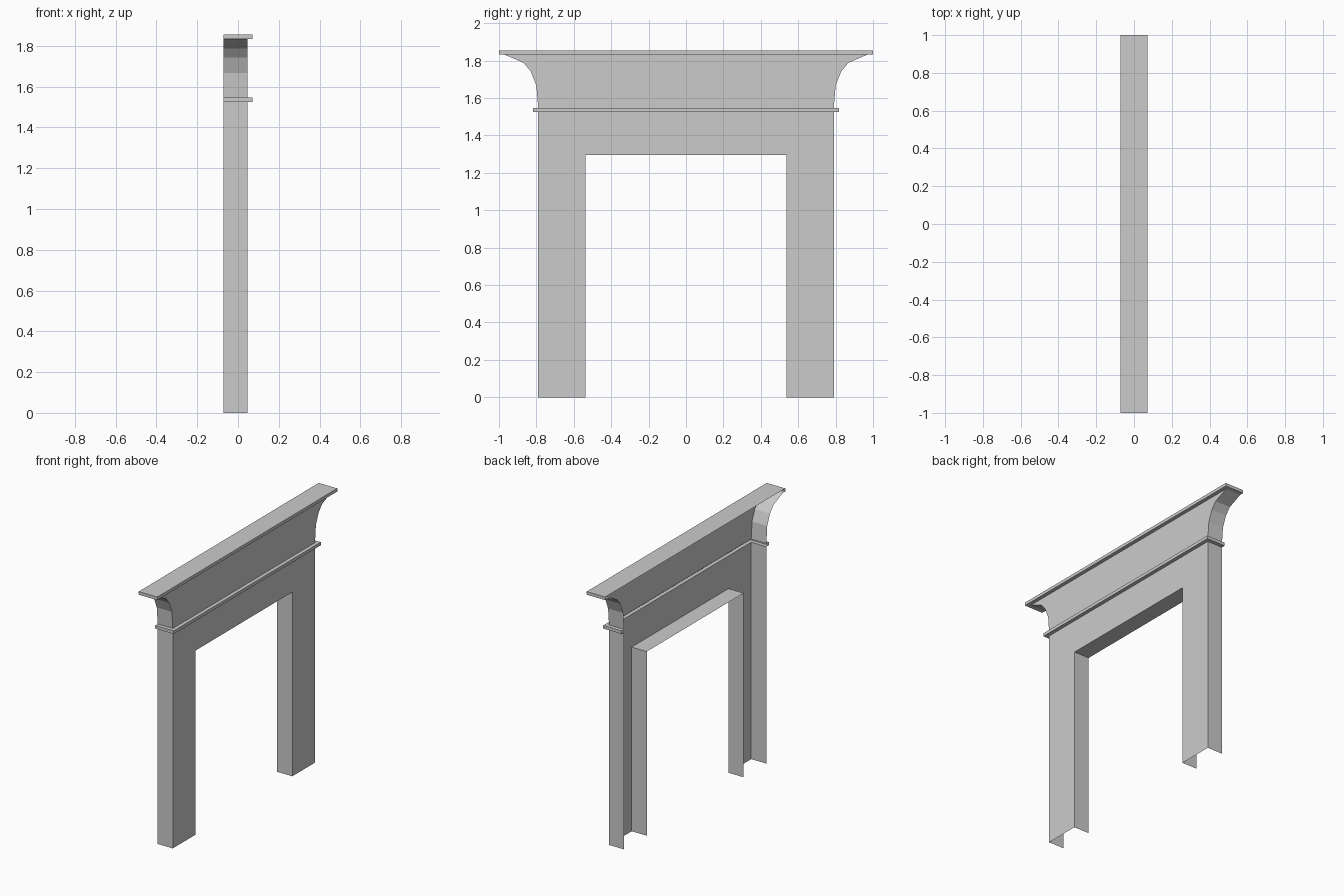
import bpy

if "Cube" in bpy.data.objects:
    bpy.data.objects.remove(bpy.data.objects["Cube"])

BACK, FRONT, LIP = -0.072, 0.046, 0.072   # open back, panel face, moulding face
HALF, OPEN_W, OPEN_H = 0.79, 0.538, 1.295
BAND_Z, BAND_TOP, SHELF_Z, SHELF_TOP = 1.525, 1.547, 1.833, 1.855


def make(name, verts, faces):
    mesh = bpy.data.meshes.new(name)
    mesh.from_pydata(verts, [], faces)
    mesh.update()
    obj = bpy.data.objects.new(name, mesh)
    bpy.context.collection.objects.link(obj)
    return obj


def wrap(name, rows, cap=False):
    """Three-sided open-backed shell through rows of (half width, front x, z)."""
    verts, faces = [], []
    for w, x, z in rows:
        verts += [(BACK, -w, z), (x, -w, z), (x, w, z), (BACK, w, z)]
    for r in range(len(rows) - 1):
        for k in range(3):
            a = r * 4 + k
            faces.append((a, a + 1, a + 5, a + 4))
    if cap:
        n = len(verts)
        faces.append((n - 4, n - 3, n - 2, n - 1))
    return make(name, verts, faces)


# Legs and lintel: one arch-shaped face with walls running back, open at the floor
outline = [(-HALF, 0), (-OPEN_W, 0), (-OPEN_W, OPEN_H), (OPEN_W, OPEN_H),
           (OPEN_W, 0), (HALF, 0), (HALF, BAND_Z), (-HALF, BAND_Z)]
n = len(outline)
verts = [(x, y, z) for x in (FRONT, BACK) for y, z in outline]
walls = [(i + 1, i, i + n, i + 1 + n) for i in (1, 2, 3, 5)]
walls.append((0, n - 1, 2 * n - 1, n))
make("surround", verts, [tuple(range(n))] + walls)

# Thin hollow band between the surround and the frieze
band_w = HALF + 0.027
wrap("band", [(HALF, FRONT, BAND_Z), (band_w, LIP, BAND_Z),
              (band_w, LIP, BAND_TOP), (HALF, FRONT, BAND_TOP)])

# Frieze with ends that flare outwards in four facets
flare = [(HALF, BAND_TOP), (0.80, 1.667), (0.83, 1.742), (0.868, 1.788), (0.972, SHELF_Z)]
wrap("frieze", [(w, FRONT, z) for w, z in flare])

# Mantel shelf
wrap("shelf", [(0.972, FRONT, SHELF_Z), (1.0, LIP, SHELF_Z), (1.0, LIP, SHELF_TOP)], cap=True)
